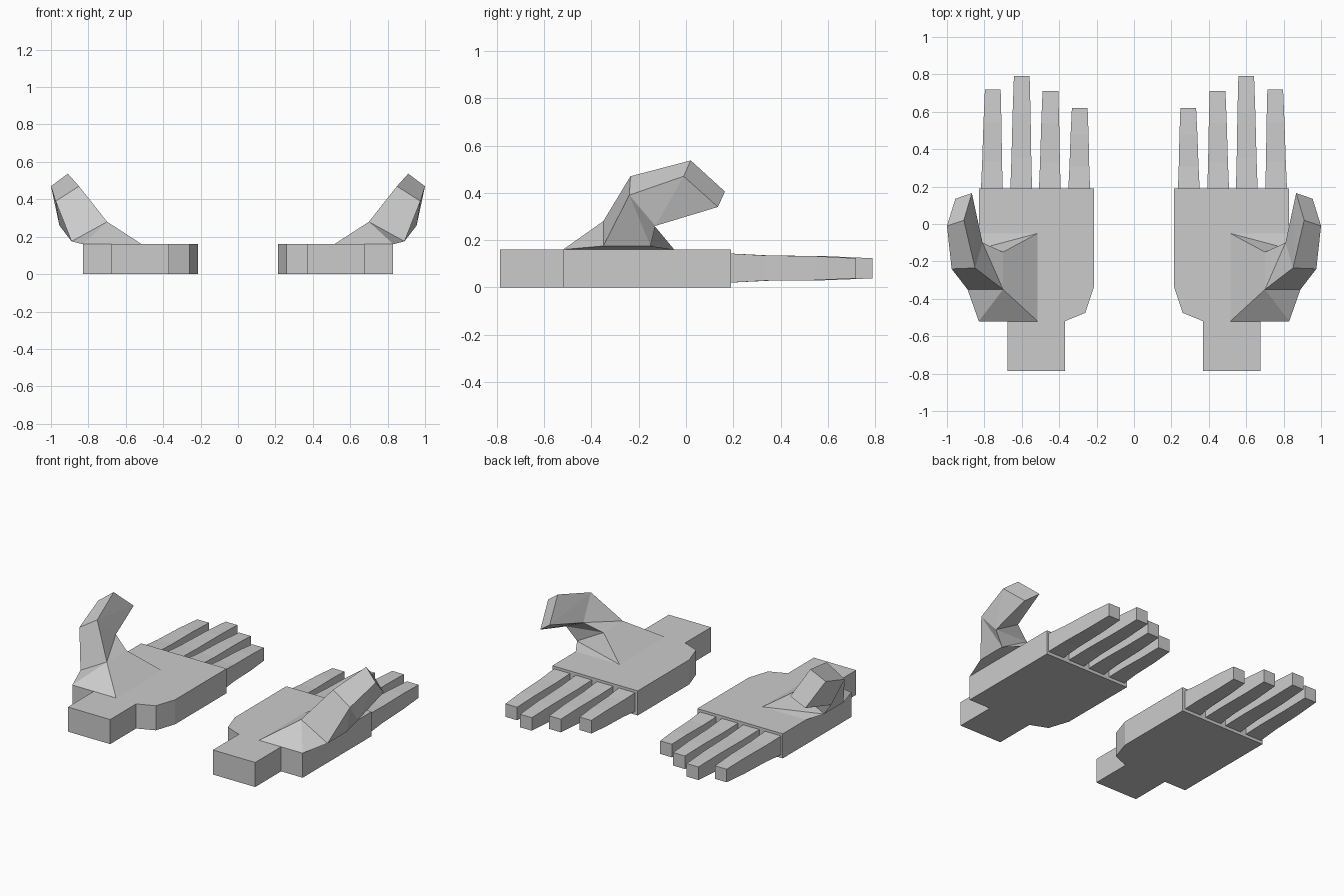
import bpy, bmesh

if "Cube" in bpy.data.objects:
    bpy.data.objects.remove(bpy.data.objects["Cube"])


def make_object(name, bm):
    """Turn a bmesh into a flat-shaded object mirrored to both hands."""
    bmesh.ops.recalc_face_normals(bm, faces=bm.faces)
    mesh = bpy.data.meshes.new(name)
    bm.to_mesh(mesh)
    bm.free()
    ob = bpy.data.objects.new(name, mesh)
    bpy.context.collection.objects.link(ob)
    mod = ob.modifiers.new("Mirror", 'MIRROR')
    mod.use_mirror_merge = False
    return ob


def loft(name, rings, cap_start=True, triangles=False):
    """Skin a list of equal-length point rings."""
    bm = bmesh.new()
    vs = [[bm.verts.new(p) for p in ring] for ring in rings]
    n = len(vs[0])
    for a, b in zip(vs, vs[1:]):
        for i in range(n):
            j = (i + 1) % n
            if triangles:
                bm.faces.new((a[i], a[j], b[i]))
                bm.faces.new((a[j], b[j], b[i]))
            else:
                bm.faces.new((a[i], a[j], b[j], b[i]))
    if cap_start:
        bm.faces.new(vs[0])
    bm.faces.new(vs[-1])
    return make_object(name, bm)


# Palm and wrist: one extruded outline
outline = [(0.215, 0.19), (0.215, -0.34), (0.26, -0.475), (0.37, -0.52),
           (0.37, -0.787), (0.675, -0.787), (0.675, -0.52), (0.83, -0.52),
           (0.83, 0.19)]
loft("palm", [[(x, y, z) for x, y in outline] for z in (0, 0.16)])

# Fingers: tapered boxes (centre x at base, centre x at tip, tip y)
fingers = {"little_finger": (0.293, 0.290, 0.62),
           "ring_finger": (0.450, 0.447, 0.71),
           "middle_finger": (0.603, 0.600, 0.79),
           "index_finger": (0.760, 0.755, 0.72)}
# Fraction of length, half width, bottom z, top z
sections = [(0, 0.058, 0.02, 0.143), (0.27, 0.053, 0.028, 0.135),
            (0.67, 0.048, 0.03, 0.132), (1, 0.042, 0.038, 0.123)]
for name, (x0, x1, tip) in fingers.items():
    rings = []
    for t, w, lo, hi in sections:
        x, y = x0 + (x1 - x0) * t, 0.19 + (tip - 0.19) * t
        rings.append([(x - w, y, lo), (x + w, y, lo), (x + w, y, hi), (x - w, y, hi)])
    loft(name, rings)

# Thumb: bent four-sided loft rising from the palm
loft("thumb", [
    [(0.515, -0.52, 0.16), (0.83, -0.52, 0.16), (0.83, -0.05, 0.16), (0.515, -0.05, 0.16)],
    [(0.70, -0.35, 0.28), (0.89, -0.35, 0.175), (0.89, -0.15, 0.175), (0.70, -0.15, 0.28)],
    [(0.85, -0.235, 0.47), (0.975, -0.24, 0.39), (0.955, -0.13, 0.26), (0.81, -0.10, 0.335)],
    [(0.91, 0.02, 0.537), (1.0, -0.01, 0.47), (0.955, 0.135, 0.34), (0.867, 0.165, 0.405)],
], cap_start=False, triangles=True)
